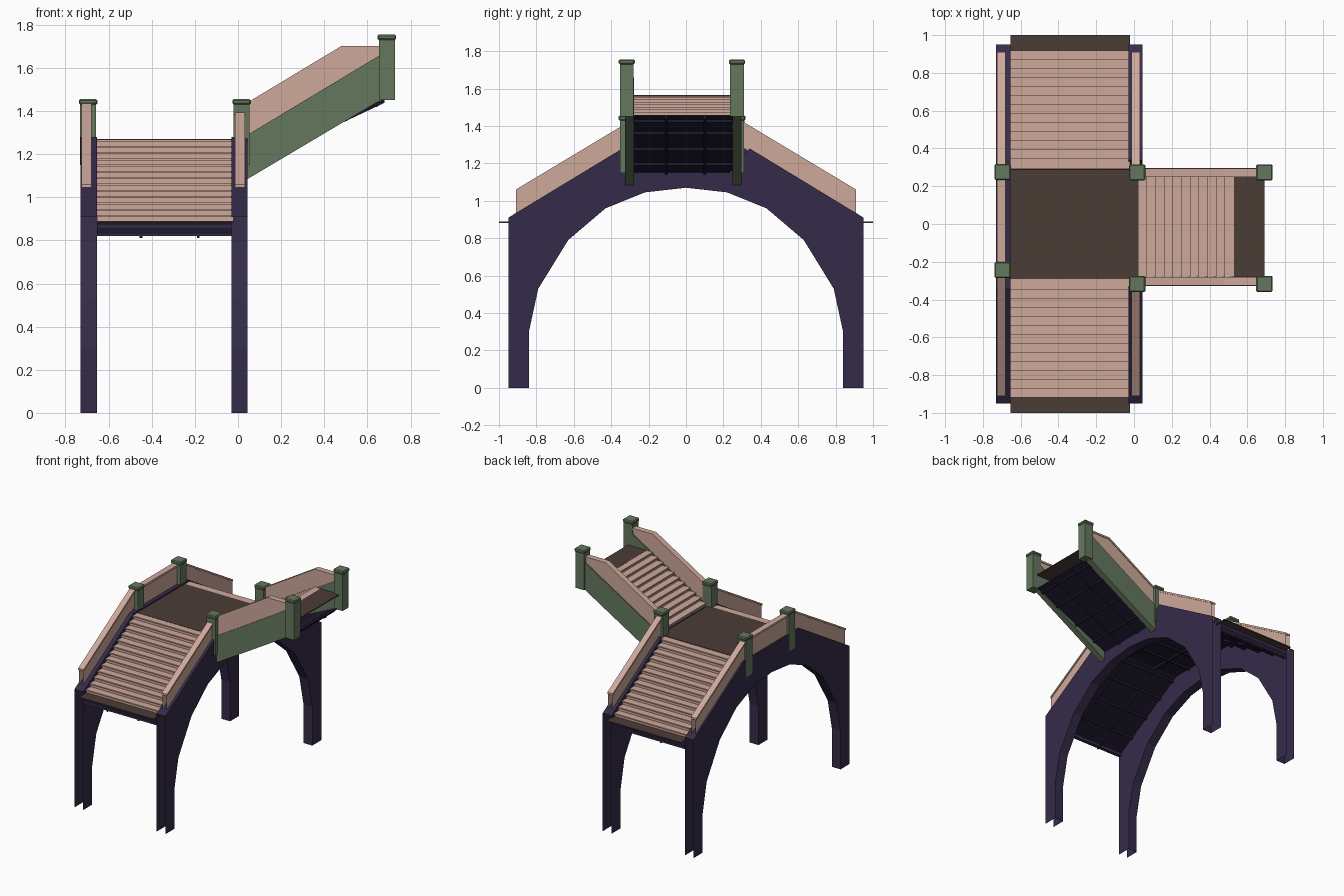
import bpy, bmesh

if "Cube" in bpy.data.objects:
    bpy.data.objects.remove(bpy.data.objects["Cube"])

def material(name, rgb):
    m = bpy.data.materials.new(name)
    m.diffuse_color = (*[(c / 255) ** 2.2 for c in rgb], 1)
    m.use_nodes = True
    m.node_tree.nodes["Principled BSDF"].inputs["Base Color"].default_value = m.diffuse_color
    return m

PINK = material("pink_wood", (205, 167, 154))
GREEN = material("green_paint", (101, 119, 94))
NAVY = material("navy_frame", (56, 47, 74))
DARK = material("dark_underside", (36, 31, 50))
BROWN = material("brown_deck", (76, 62, 56))

def prism(name, profile, axis, lo, hi, mat, skip=(), closed=True, caps=True):
    """Extrude a profile of (y,z) along x, or of (x,z) along y; skip leaves sides open."""
    bm = bmesh.new()
    place = (lambda t, p: (t, p[0], p[1])) if axis == 'x' else (lambda t, p: (p[0], t, p[1]))
    a = [bm.verts.new(place(lo, p)) for p in profile]
    b = [bm.verts.new(place(hi, p)) for p in profile]
    n = len(profile)
    for i in range(n if closed else n - 1):
        if i not in skip:
            j = (i + 1) % n
            bm.faces.new((a[i], a[j], b[j], b[i]))
    if closed and caps:
        bm.faces.new(a)
        bm.faces.new(b[::-1])
    bmesh.ops.recalc_face_normals(bm, faces=bm.faces)
    me = bpy.data.meshes.new(name)
    bm.to_mesh(me)
    bm.free()
    ob = bpy.data.objects.new(name, me)
    me.materials.append(mat)
    bpy.context.collection.objects.link(ob)
    return ob

def box(name, x0, x1, y0, y1, z0, z1, mat):
    return prism(name, [(x0, z0), (x1, z0), (x1, z1), (x0, z1)], 'y', y0, y1, mat)

def band(p, q, low, high):
    """Sloping strip between p and q, offset in z."""
    return [(p[0], p[1] + low), (q[0], q[1] + low), (q[0], q[1] + high), (p[0], p[1] + high)]

def steps(start, end, count, nose=0.009):
    """Zigzag of risers and treads with a small overhanging nosing."""
    dx, dz = (end[0] - start[0]) / count, (end[1] - start[1]) / count
    out = nose if dx > 0 else -nose
    pts = [start]
    for i in range(count):
        u, z = start[0] + i * dx, start[1] + (i + 1) * dz
        pts += [(u, z - 0.009), (u - out, z - 0.009), (u - out, z), (u + dx, z)]
    return pts

# arched side walls, hollow, open at the leg ends and feet
half = [(0.84, 0), (0.84, 0.30), (0.79, 0.53), (0.63, 0.79), (0.43, 0.96), (0.22, 1.045)]
for name, x0, x1 in (("left_arch_wall", -0.73, -0.655), ("right_arch_wall", -0.03, 0.045)):
    arch = half + [(0, 1.07)] + [(-y, z) for y, z in half[::-1]]
    n = len(arch)
    mid = 1.28 if x0 < -0.5 else 1.255
    top = [(-0.95, 0), (-0.95, 0.91), (-0.34, 1.28), (-0.32, mid),
           (0.32, mid), (0.34, 1.28), (0.95, 0.91), (0.95, 0)]
    prism(name, arch + top, 'x', x0, x1, NAVY, skip=(n - 1, n, n + 6, n + 7))

# main flights, both directions
for s, side in ((1, "back"), (-1, "front")):
    fl = lambda pts: [(s * y, z) for y, z in pts]
    prism(side + "_steps", steps((s * 0.91, 0.888), (s * 0.29, 1.268), 13), 'x',
          -0.655, -0.022, PINK, closed=False)
    box(side + "_foot_board", -0.655, -0.022, *sorted((s * 0.905, s * 1.0)), 0.882, 0.89, BROWN)
    lo, hi = (0.95, 0.83), (0.30, 1.215)
    prism(side + "_stair_soffit", fl(band(lo, hi, 0, 0.03)), 'x', -0.655, -0.03, DARK)
    box(side + "_foot_beam", -0.655, -0.03, *sorted((s * 0.925, s * 0.95)), 0.82, 0.877, NAVY)
    for x in (-0.45, -0.185):
        prism(side + "_soffit_joist", fl(band(lo, hi, -0.018, 0.004)), 'x', x - 0.006, x + 0.006, DARK)
    for y in (0.80, 0.64, 0.48, 0.34):
        z = 0.83 + (0.95 - y) * 0.592
        box(side + "_soffit_crossbar", -0.655, -0.03, s * y - 0.008, s * y + 0.008, z - 0.014, z + 0.01, DARK)
    # sloping rails on the walls
    for name, xc, yt in (("left", -0.702, 0.27), ("right", 0.01, 0.30)):
        lo_r, hi_r = (0.91, 0.93), (yt, 0.93 + (0.91 - yt) * 0.6)
        prism(f"{side}_{name}_rail", fl(band(lo_r, hi_r, -0.01, 0.115)), 'x',
              xc - 0.016, xc + 0.016, PINK, skip=(0, 3))
        prism(f"{side}_{name}_rail_cap", fl(band(lo_r, hi_r, 0.115, 0.13)), 'x',
              xc - 0.023, xc + 0.023, PINK)

# landing
box("landing_deck", -0.662, 0.02, -0.292, 0.288, 1.258, 1.27, BROWN)
box("landing_soffit", -0.655, -0.03, -0.30, 0.30, 1.215, 1.245, DARK)
for x in (-0.45, -0.185):
    box("landing_joist", x - 0.006, x + 0.006, -0.30, 0.30, 1.197, 1.22, DARK)
for y in (-0.15, 0, 0.15):
    box("landing_crossbar", -0.655, -0.03, y - 0.008, y + 0.008, 1.2, 1.22, DARK)
box("landing_rail", -0.718, -0.686, -0.25, 0.28, 1.275, 1.415, PINK)
box("landing_rail_cap", -0.725, -0.679, -0.25, 0.28, 1.415, 1.43, PINK)

# side flight
prism("side_steps", steps((0.03, 1.27), (0.535, 1.565), 11), 'y', -0.282, 0.255, PINK, closed=False)
box("side_top_board", 0.53, 0.69, -0.278, 0.255, 1.558, 1.566, BROWN)
lo, hi = (0.045, 1.152), (0.68, 1.45)
prism("side_soffit", band(lo, hi, 0, 0.008), 'y', -0.28, 0.25, DARK)
for y in (-0.105, 0.10):
    prism("side_soffit_joist", band(lo, hi, -0.012, 0.002), 'y', y - 0.006, y + 0.006, DARK)
for x in (0.15, 0.32, 0.50, 0.64):
    z = 1.152 + (x - 0.045) * 0.469
    box("side_soffit_crossbar", x - 0.008, x + 0.008, -0.28, 0.25, z - 0.012, z + 0.008, DARK)
for name, y in (("front", -0.303), ("back", 0.272)):
    prism(f"side_{name}_stringer", [(0.045, 1.085), (0.66, 1.45), (0.66, 1.66), (0.045, 1.29)],
          'y', y - 0.024, y + 0.024, GREEN)
    prism(f"side_{name}_rail", [(0.045, 1.28), (0.66, 1.65), (0.66, 1.688), (0.483, 1.688), (0.045, 1.425)],
          'y', y - 0.016, y + 0.016, PINK)
    prism(f"side_{name}_rail_cap", [(0.045, 1.425), (0.483, 1.688), (0.66, 1.688),
          (0.66, 1.702), (0.48, 1.702), (0.045, 1.44)], 'y', y - 0.022, y + 0.022, PINK)

# posts with stepped, chamfered caps
def post(name, x, y, z0, z1):
    box(name, x - 0.037, x + 0.037, y - 0.037, y + 0.037, z0, z1 - 0.02, GREEN)
    cap = box(name + "_cap", x - 0.043, x + 0.043, y - 0.043, y + 0.043, z1 - 0.025, z1, GREEN)
    bev = cap.modifiers.new("chamfer", 'BEVEL')
    bev.width, bev.segments = 0.006, 1

for name, x, y, z0, z1 in (("left_back_post", -0.695, 0.275, 1.15, 1.455),
                           ("left_front_post", -0.695, -0.243, 1.15, 1.455),
                           ("middle_back_post", 0.017, 0.273, 1.15, 1.455),
                           ("middle_front_post", 0.017, -0.317, 1.15, 1.455),
                           ("right_back_post", 0.69, 0.273, 1.45, 1.755),
                           ("right_front_post", 0.69, -0.317, 1.45, 1.755)):
    post(name, x, y, z0, z1)
